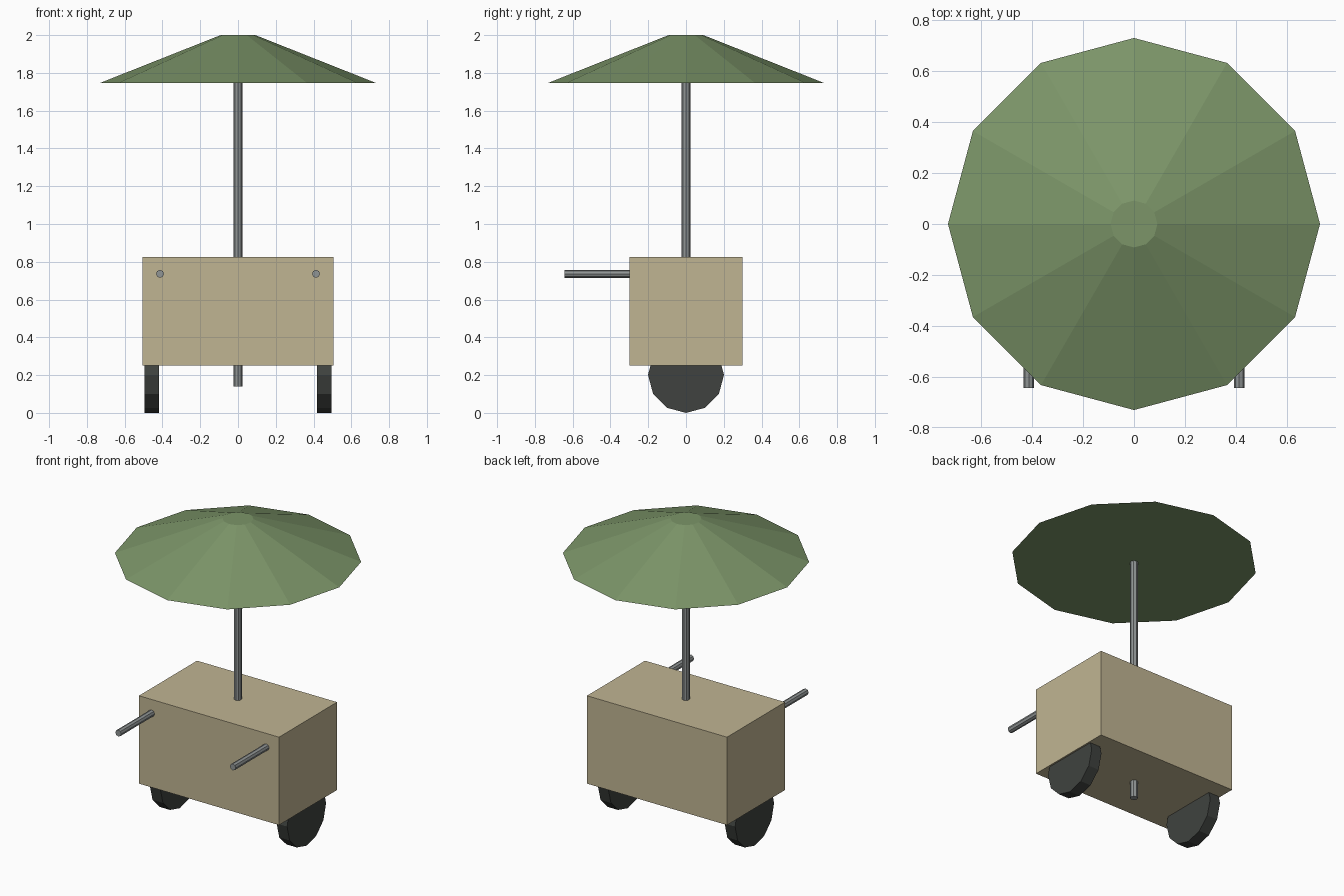
import bpy
from math import pi

if "Cube" in bpy.data.objects:
    bpy.data.objects.remove(bpy.data.objects["Cube"])


def material(name, rgb):
    m = bpy.data.materials.new(name)
    m.diffuse_color = (*rgb, 1)
    m.use_nodes = True
    m.node_tree.nodes["Principled BSDF"].inputs["Base Color"].default_value = m.diffuse_color
    return m


wood = material("tan_paint", (0.53, 0.46, 0.29))
cloth = material("green_cloth", (0.20, 0.30, 0.14))
rubber = material("dark_rubber", (0.05, 0.055, 0.05))
metal = material("grey_metal", (0.28, 0.30, 0.30))


def finish(name, mat):
    obj = bpy.context.object
    obj.name = name
    obj.data.materials.append(mat)
    return obj


def cylinder(name, mat, sides, radius, depth, loc, rot=(0, 0, 0)):
    bpy.ops.mesh.primitive_cylinder_add(vertices=sides, radius=radius, depth=depth,
                                        location=loc, rotation=rot)
    return finish(name, mat)


# Cart body
bpy.ops.mesh.primitive_cube_add(size=1, location=(0, 0, 0.538))
body = finish("cart_body", wood)
body.scale = (1.01, 0.598, 0.573)

# Umbrella pole, poking out below the body and ending inside the canopy
bottom, top = 0.14, 1.87
cylinder("umbrella_pole", metal, 8, 0.023, top - bottom, (0, 0, (top + bottom) / 2))

# Faceted canopy
bpy.ops.mesh.primitive_cone_add(vertices=12, radius1=0.73, radius2=0.092, depth=0.253,
                                location=(0, 0, 1.8735))
finish("umbrella_canopy", cloth)

# Wheels and push handles on both sides
for side, s in (("left", -1), ("right", 1)):
    cylinder(side + "_wheel", rubber, 12, 0.201, 0.075, (s * 0.457, 0, 0.201), (0, pi / 2, 0))
    cylinder(side + "_handle", metal, 8, 0.021, 0.375, (s * 0.413, -0.4555, 0.736), (pi / 2, 0, 0))
